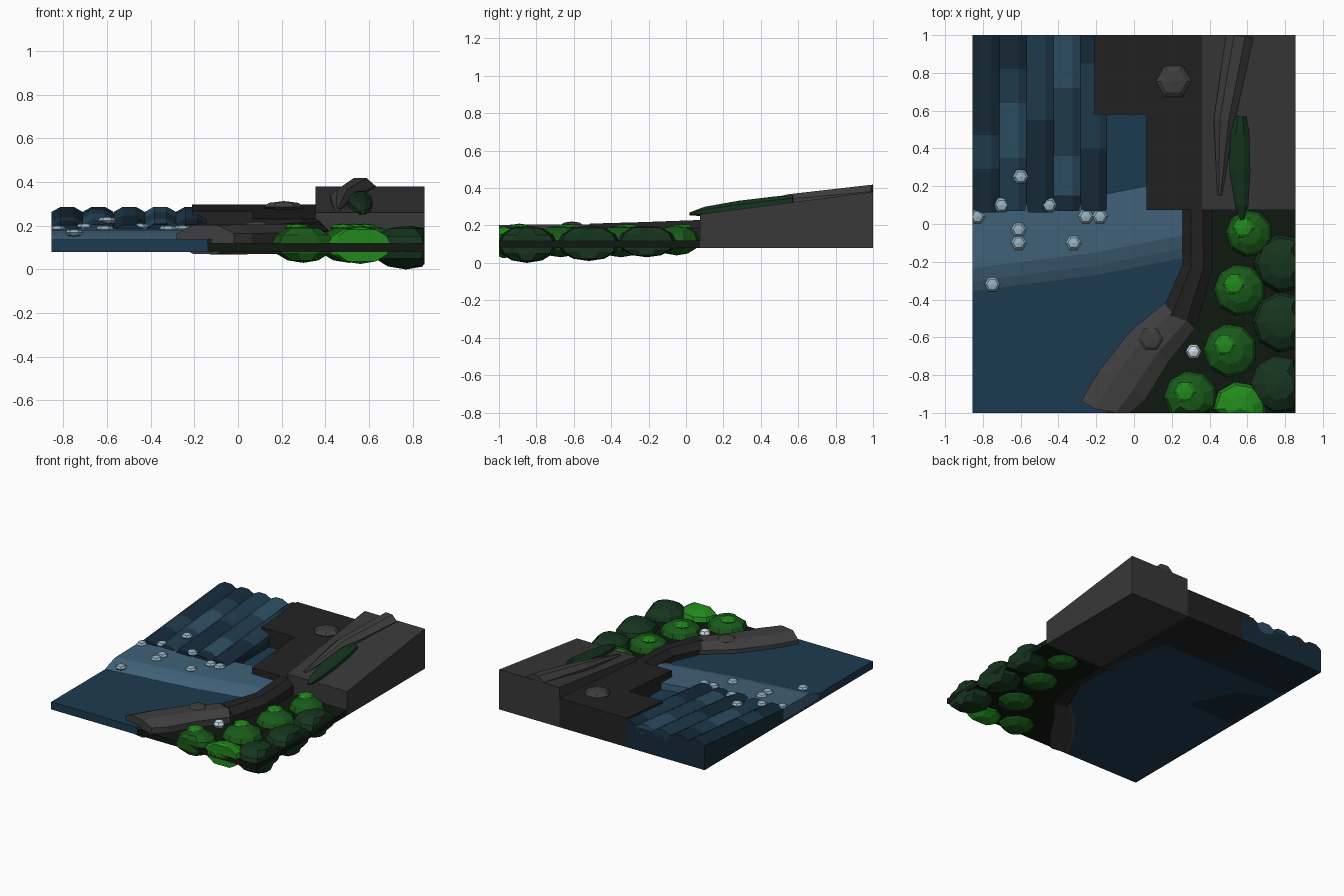
import bpy, bmesh
from math import sin, cos, pi
from mathutils import Vector

X, Y = 0.855, 1.0


def mat(name, rgb):
    m = bpy.data.materials.new(name)
    m.diffuse_color = (*rgb, 1)
    return m


POOL = mat("pool_blue", (0.012, 0.043, 0.08))
FOAM = mat("foam_blue", (0.05, 0.12, 0.19))
FALL = [mat("fall_%d" % i, c) for i, c in enumerate(
    [(0.008, 0.024, 0.042), (0.014, 0.045, 0.075), (0.026, 0.08, 0.13)])]
BUBBLE = mat("bubble", (0.3, 0.45, 0.55))
WHITE = mat("pale_flower", (0.65, 0.75, 0.85))
DARK = mat("dark_rock", (0.017, 0.016, 0.016))
GREY = mat("grey_rock", (0.04, 0.04, 0.04))
LOG = mat("pale_bank", (0.05, 0.048, 0.048))
SOIL = mat("soil", (0.005, 0.009, 0.005))
GREENS = [mat("green_%d" % i, c) for i, c in enumerate(
    [(0.008, 0.035, 0.013), (0.01, 0.1, 0.01), (0.015, 0.25, 0.012)])]


def finish(bm, name, material, smooth=False):
    # everything is trimmed to the edges of the square tile
    for v in bm.verts:
        v.co.x = max(-X, min(X, v.co.x))
        v.co.y = max(-Y, min(Y, v.co.y))
    bmesh.ops.recalc_face_normals(bm, faces=bm.faces)
    me = bpy.data.meshes.new(name)
    bm.to_mesh(me)
    bm.free()
    me.materials.append(material)
    for p in me.polygons:
        p.use_smooth = smooth
    ob = bpy.data.objects.new(name, me)
    bpy.context.collection.objects.link(ob)
    return ob


def loft(name, rings, material):
    bm = bmesh.new()
    vs = [[bm.verts.new(p) for p in r] for r in rings]
    for a, b in zip(vs, vs[1:]):
        for i in range(len(a)):
            j = (i + 1) % len(a)
            bm.faces.new((a[i], a[j], b[j], b[i]))
    bm.faces.new(vs[0])
    bm.faces.new(vs[-1])
    return finish(bm, name, material)


def slab(name, outline, top, material, bottom=0.08):
    # top is a function of y so that blocks can slope
    return loft(name, [[(x, y, bottom) for x, y in outline],
                       [(x, y, top(y)) for x, y in outline]], material)


def tube(name, stations, material, n=8):
    # stations: x, y, z, half width, half height
    rings = []
    for i, (x, y, z, w, h) in enumerate(stations):
        a, b = stations[max(i - 1, 0)], stations[min(i + 1, len(stations) - 1)]
        side = Vector((a[1] - b[1], b[0] - a[0], 0)).normalized()
        k = cos(pi / n)
        rings.append([Vector((x, y, z)) + side * (w / k * cos(t)) + Vector((0, 0, h / k * sin(t)))
                      for t in ((j + 0.5) * 2 * pi / n for j in range(n))])
    return loft(name, rings, material)


def blob(name, x, y, z, r, h, material, seg=6, rings=4):
    bm = bmesh.new()
    bmesh.ops.create_uvsphere(bm, u_segments=seg, v_segments=rings, radius=1)
    for v in bm.verts:
        c = v.co
        v.co = (x - c.y * r, y + c.x * r, z + c.z * h)
    return finish(bm, name, material)


def slope(z0, z1):
    return lambda y: z0 + (z1 - z0) * (y - 0.07) / 0.93


# pool, soil and stepped rocks
slab("pool", [(-X, -1), (-0.14, -1), (0.25, -0.49), (0.33, -0.2), (0.33, 0.6), (-X, 0.6)],
     lambda y: 0.137, POOL)
slab("soil", [(-0.14, -1), (X, -1), (X, 0.075), (0.33, 0.075), (0.33, -0.2), (0.25, -0.49)],
     lambda y: 0.12, SOIL)
slab("grey_rock", [(0.355, 0.075), (X, 0.075), (X, 1), (0.355, 1)], slope(0.26, 0.38), GREY)
slab("dark_rock", [(0.066, 0.075), (0.355, 0.075), (0.355, 1), (-0.21, 1), (-0.21, 0.58), (0.066, 0.58)],
     slope(0.23, 0.298), DARK)

# foam shelf with a rounded front
loft("foam_shelf", [[(x, f, 0.1), (x, f, 0.138), (x, f + 0.05, 0.16), (x, f + 0.12, 0.18),
                     (x, b, 0.185), (x, b, 0.1)]
                    for x, f, b in [(-X, -0.355, 0.06), (-0.2, -0.27, 0.15), (0.26, -0.18, 0.24)]], FOAM)

# waterfall: sloping base and ridged strips
slab("waterfall_base", [(-X, 0.06), (-0.145, 0.075), (-0.145, 1), (-X, 1)], slope(0.18, 0.255), FALL[0])
strips = [[(0.06, 0), (0.29, 1), (0.47, 0)], [(0.07, 1), (0.35, 2), (0.64, 1), (0.82, 0)],
          [(0.06, 0), (0.55, 1)], [(0.07, 0), (0.15, 2), (0.36, 1), (0.72, 2)],
          [(0.07, 0), (0.4, 1), (0.85, 0)]]
mid = slope(0.165, 0.247)
for i, parts in enumerate(strips):
    cx = -0.783 + 0.1425 * i
    for k, (y0, shade) in enumerate(parts):
        y1 = parts[k + 1][0] if k + 1 < len(parts) else 1
        tube("waterfall_strip", [(cx, y, mid(y), 0.071, 0.04) for y in (y0, y1)], FALL[shade])

# rounded bank between pool and planting
tube("bank_back", [(0.333, 0.09, 0.155, 0.076, 0.075), (0.335, -0.23, 0.148, 0.08, 0.07),
                   (0.24, -0.5, 0.14, 0.1, 0.07)], DARK)
tube("bank_front", [(0.25, -0.48, 0.14, 0.104, 0.065), (0.085, -0.645, 0.138, 0.13, 0.068),
                    (-0.06, -0.85, 0.137, 0.145, 0.068), (-0.15, -1.01, 0.137, 0.15, 0.066)], LOG)

# ridge and leaf on the grey rock
tube("rock_ridge", [(0.56, 1, 0.355, 0.073, 0.063), (0.478, 0.55, 0.322, 0.056, 0.045),
                    (0.453, 0.15, 0.268, 0.012, 0.012)], LOG)
tube("long_leaf", [(0.565, 0.57, 0.335, 0.03, 0.025), (0.56, 0.48, 0.322, 0.05, 0.034),
                   (0.56, 0.28, 0.298, 0.056, 0.034), (0.57, 0.1, 0.275, 0.035, 0.025),
                   (0.573, 0.02, 0.262, 0.01, 0.008)], GREENS[0])

# bushes: x, y, radius, centre height, half height, green shade, lighter cap
bushes = [(0.61, -0.05, 0.125, 0.12, 0.08, 1, 1), (0.56, -0.35, 0.14, 0.115, 0.085, 1, 1),
          (0.51, -0.67, 0.145, 0.115, 0.085, 1, 1), (0.3, -0.92, 0.145, 0.115, 0.085, 1, 1),
          (0.56, -0.98, 0.15, 0.11, 0.085, 2, 0), (0.79, -0.21, 0.16, 0.115, 0.085, 0, 0),
          (0.79, -0.52, 0.17, 0.105, 0.095, 0, 0), (0.77, -0.85, 0.165, 0.1, 0.1, 0, 0)]
for x, y, r, z, h, shade, cap in bushes:
    blob("bush", x, y, z, r, h, GREENS[shade], 9, 6)
    if cap:
        blob("bush_cap", x - 0.03, y + 0.03, z + h - 0.008, 0.06, 0.018, GREENS[2])

# stones, pale flower and bubbles
blob("stone", 0.21, 0.755, 0.285, 0.095, 0.028, LOG)
blob("stone", 0.09, -0.61, 0.203, 0.068, 0.018, LOG)
blob("flower", 0.315, -0.675, 0.16, 0.042, 0.03, WHITE)
for x, y, z in [(-0.83, 0.04, 0.185), (-0.7, 0.1, 0.195), (-0.6, 0.25, 0.225), (-0.61, -0.03, 0.185),
                (-0.61, -0.1, 0.185), (-0.45, 0.1, 0.195), (-0.32, -0.1, 0.185), (-0.255, 0.04, 0.187),
                (-0.18, 0.04, 0.187), (-0.75, -0.32, 0.168)]:
    blob("bubble", x, y, z, 0.042, 0.018, BUBBLE)
